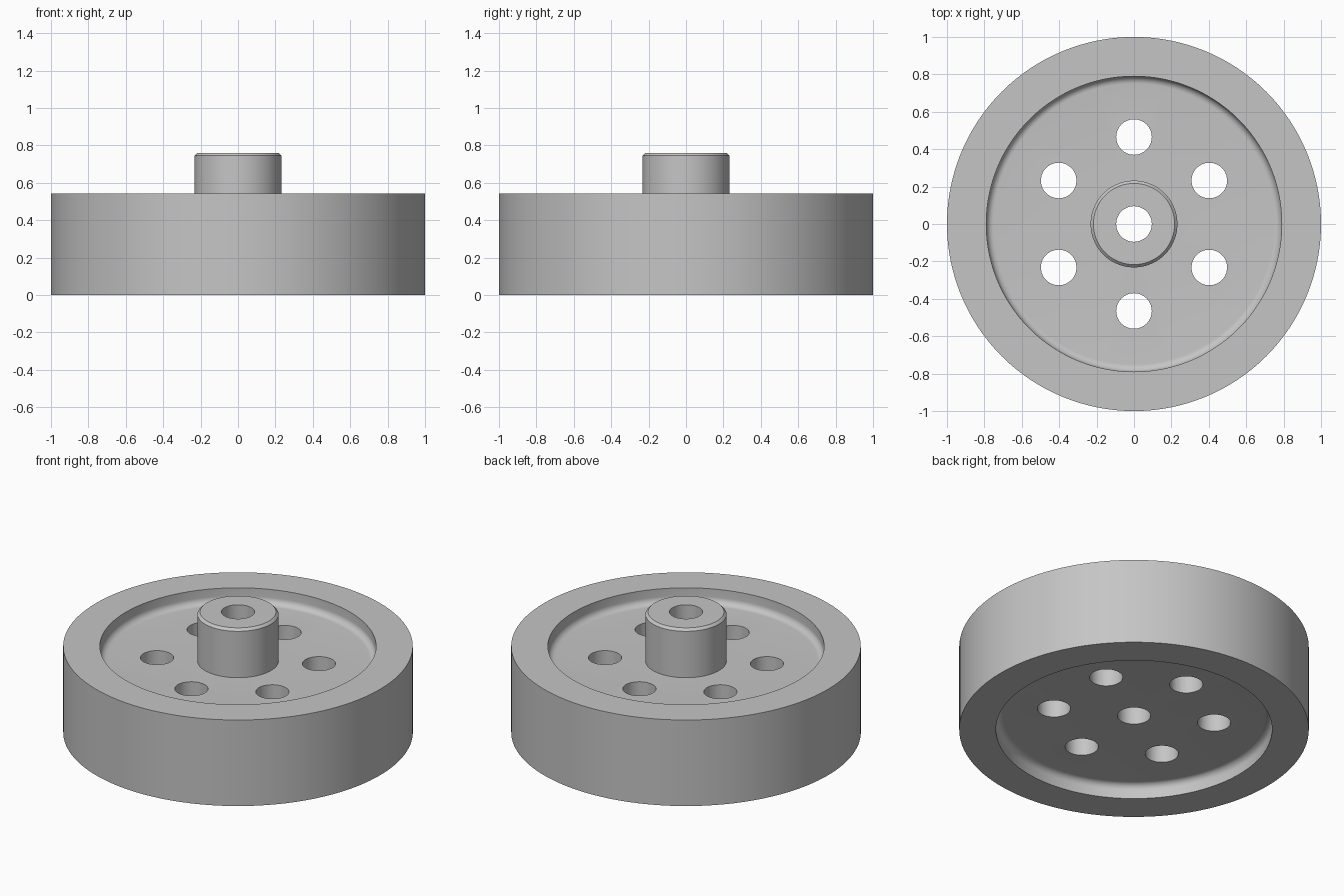
import bpy
import bmesh
from math import cos, sin, pi, radians
from mathutils import Vector

cube = bpy.data.objects.get("Cube")
if cube:
    bpy.data.objects.remove(cube, do_unlink=True)

RIM_R, RIM_H = 1.0, 0.543
RECESS_R, RECESS_DEPTH, FILLET = 0.79, 0.091, 0.04
HUB_R, HUB_TOP, CHAMFER = 0.232, 0.76, 0.015
HOLE_R, HOLE_RING, HOLES = 0.095, 0.465, 6
SEGMENTS = 128

grey = bpy.data.materials.new("light grey")
grey.use_nodes = True
colour = (0.56, 0.56, 0.56, 1)
grey.diffuse_color = colour
grey.node_tree.nodes["Principled BSDF"].inputs["Base Color"].default_value = colour


def fillet(web_z, direction, steps=8):
    """Quarter arc from the web out to the recess wall."""
    arc = []
    for i in range(steps + 1):
        a = pi / 2 * i / steps
        arc.append((RECESS_R - FILLET + FILLET * sin(a),
                    web_z + direction * FILLET * (1 - cos(a))))
    return arc


def lathe(name, profile):
    """Revolve a closed (radius, height) profile about z."""
    bm = bmesh.new()
    verts = [bm.verts.new((r, 0, z)) for r, z in profile]
    edges = [bm.edges.new((v, verts[(i + 1) % len(verts)])) for i, v in enumerate(verts)]
    bmesh.ops.spin(bm, geom=verts + edges, cent=(0, 0, 0), axis=(0, 0, 1),
                   angle=2 * pi, steps=SEGMENTS, use_merge=True)
    bmesh.ops.remove_doubles(bm, verts=bm.verts, dist=1e-5)
    bmesh.ops.recalc_face_normals(bm, faces=bm.faces)
    mesh = bpy.data.meshes.new(name)
    bm.to_mesh(mesh)
    bm.free()
    obj = bpy.data.objects.new(name, mesh)
    bpy.context.collection.objects.link(obj)
    mesh.materials.append(grey)
    return obj


# Wheel body: bored hub, recessed web on both sides, and rim
web_top, web_bottom = RIM_H - RECESS_DEPTH, RECESS_DEPTH
profile = [(HOLE_R, web_bottom), (HOLE_R, HUB_TOP), (HUB_R - CHAMFER, HUB_TOP),
           (HUB_R, HUB_TOP - CHAMFER), (HUB_R, web_top)]
profile += fillet(web_top, 1)
profile += [(RECESS_R, RIM_H), (RIM_R, RIM_H), (RIM_R, 0), (RECESS_R, 0)]
profile += reversed(fillet(web_bottom, -1))
wheel = lathe("wheel", profile)

# Ring of through holes in the web
bm = bmesh.new()
for i in range(HOLES):
    a = pi / 2 + 2 * pi * i / HOLES
    made = bmesh.ops.create_cone(bm, cap_ends=True, segments=48, radius1=HOLE_R,
                                 radius2=HOLE_R, depth=1)
    bmesh.ops.translate(bm, verts=made["verts"],
                        vec=Vector((cos(a) * HOLE_RING, sin(a) * HOLE_RING, RIM_H / 2)))
mesh = bpy.data.meshes.new("hole_cutter")
bm.to_mesh(mesh)
bm.free()
mesh.materials.append(grey)
cutter = bpy.data.objects.new("hole_cutter", mesh)
bpy.context.collection.objects.link(cutter)
cutter.hide_render = True

cut = wheel.modifiers.new("web_holes", "BOOLEAN")
cut.operation = "DIFFERENCE"
cut.solver = "EXACT"
cut.object = cutter

bpy.ops.object.select_all(action="DESELECT")
wheel.select_set(True)
bpy.context.view_layer.objects.active = wheel
bpy.ops.object.modifier_apply(modifier=cut.name)
bpy.data.objects.remove(cutter, do_unlink=True)
bpy.ops.object.shade_smooth_by_angle(angle=radians(30))
